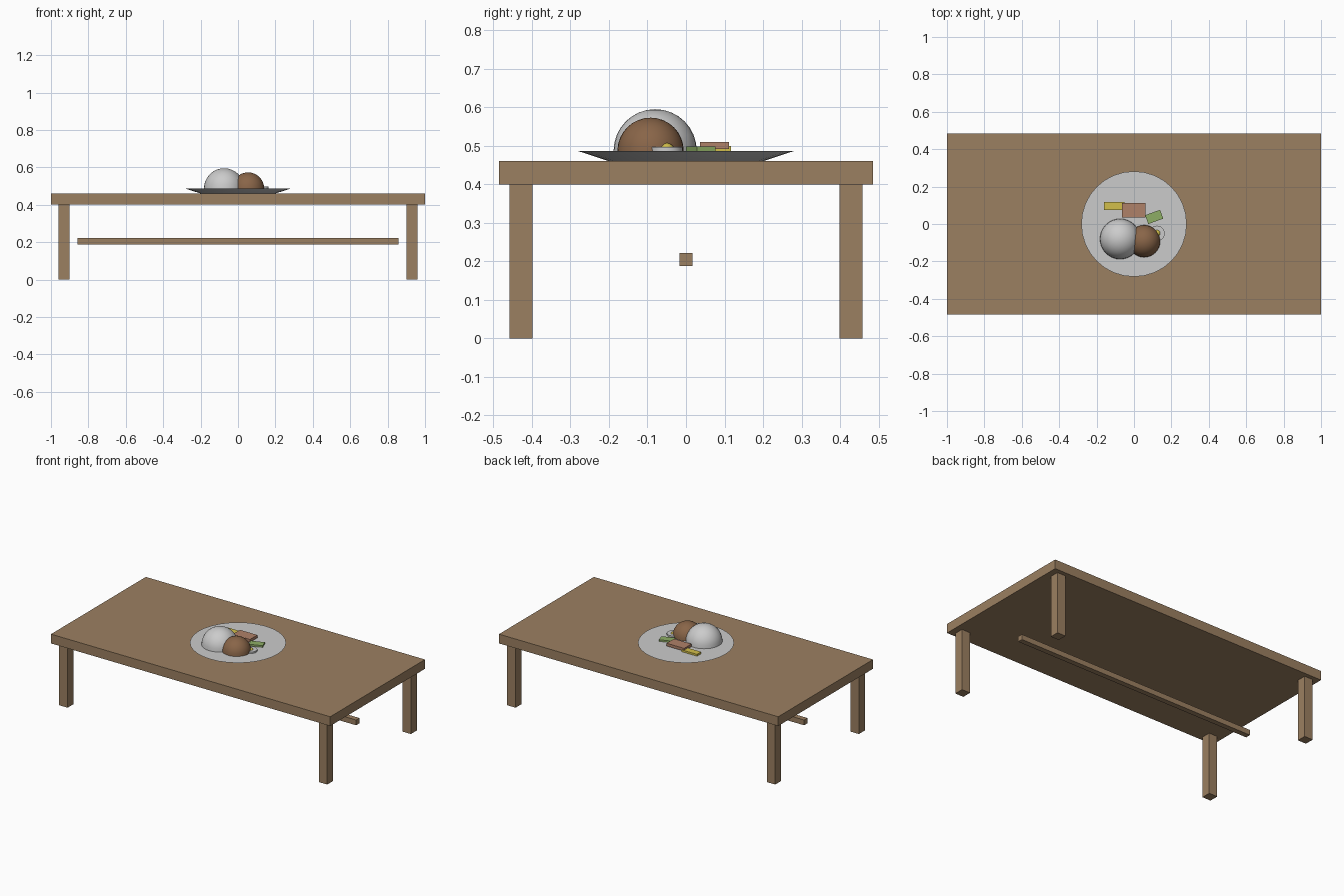
import bpy, bmesh, math
from mathutils import Matrix

if "Cube" in bpy.data.objects:
    bpy.data.objects.remove(bpy.data.objects["Cube"])


def material(name, rgb):
    m = bpy.data.materials.new(name)
    m.diffuse_color = (*rgb, 1)
    m.use_nodes = True
    m.node_tree.nodes["Principled BSDF"].inputs["Base Color"].default_value = m.diffuse_color
    return m


WOOD = material("wood", (0.33, 0.215, 0.12))
WHITE = material("white", (0.8, 0.8, 0.78))
BROWN = material("brown", (0.25, 0.13, 0.065))
YELLOW = material("yellow", (0.65, 0.52, 0.07))
PINK = material("pink", (0.43, 0.22, 0.14))
GREEN = material("green", (0.27, 0.42, 0.13))


def finish(name, bm, mat, smooth=False):
    me = bpy.data.meshes.new(name)
    bm.to_mesh(me)
    bm.free()
    ob = bpy.data.objects.new(name, me)
    bpy.context.collection.objects.link(ob)
    me.materials.append(mat)
    if smooth:
        bpy.ops.object.select_all(action='DESELECT')
        ob.select_set(True)
        bpy.context.view_layer.objects.active = ob
        bpy.ops.object.shade_smooth_by_angle(angle=math.radians(35))
    return ob


def box(name, size, centre, mat, turn=0):
    bm = bmesh.new()
    bmesh.ops.create_cube(bm, size=1, matrix=Matrix.Diagonal((*size, 1)))
    ob = finish(name, bm, mat)
    ob.location = centre
    ob.rotation_euler.z = math.radians(turn)


def frustum(name, r_low, r_high, z0, z1, x, y, mat):
    bm = bmesh.new()
    bmesh.ops.create_cone(bm, cap_ends=True, segments=32, radius1=r_low, radius2=r_high, depth=z1 - z0)
    finish(name, bm, mat, True).location = (x, y, (z0 + z1) / 2)


def dome(name, r, x, y, z, mat):
    # upper half of a sphere, closed underneath
    bm = bmesh.new()
    bmesh.ops.create_uvsphere(bm, u_segments=32, v_segments=16, radius=r)
    bmesh.ops.bisect_plane(bm, geom=bm.verts[:] + bm.edges[:] + bm.faces[:], dist=1e-5,
                           plane_co=(0, 0, 0), plane_no=(0, 0, 1), clear_inner=True)
    bmesh.ops.holes_fill(bm, edges=[e for e in bm.edges if e.is_boundary], sides=0)
    bmesh.ops.recalc_face_normals(bm, faces=bm.faces[:])
    finish(name, bm, mat, True).location = (x, y, z)


# Table
box("table_top", (2, 0.97, 0.06), (0, 0, 0.43), WOOD)
for sx, xn in ((-1, "left"), (1, "right")):
    for sy, yn in ((-1, "front"), (1, "back")):
        box(f"{yn}_{xn}_leg", (0.06, 0.06, 0.4), (sx * 0.93, sy * 0.428, 0.2), WOOD)
box("stretcher", (1.716, 0.034, 0.034), (0, 0, 0.205), WOOD)

# Plate
TOP = 0.487
frustum("plate", 0.2, 0.282, 0.46, TOP, 0, 0, WHITE)

# Food
dome("rice", 0.108, -0.074, -0.08, TOP, WHITE)
dome("curry", 0.086, 0.054, -0.092, TOP, BROWN)
frustum("egg_white", 0.041, 0.041, TOP, 0.497, 0.123, -0.05, WHITE)
dome("egg_yolk", 0.02, 0.123, -0.05, TOP, YELLOW)
box("meat_slice", (0.125, 0.076, 0.018), (-0.002, 0.074, 0.501), PINK)
box("pickle", (0.11, 0.042, 0.012), (-0.106, 0.096, 0.493), YELLOW)
box("greens", (0.085, 0.05, 0.012), (0.108, 0.038, 0.492), GREEN, 20)
